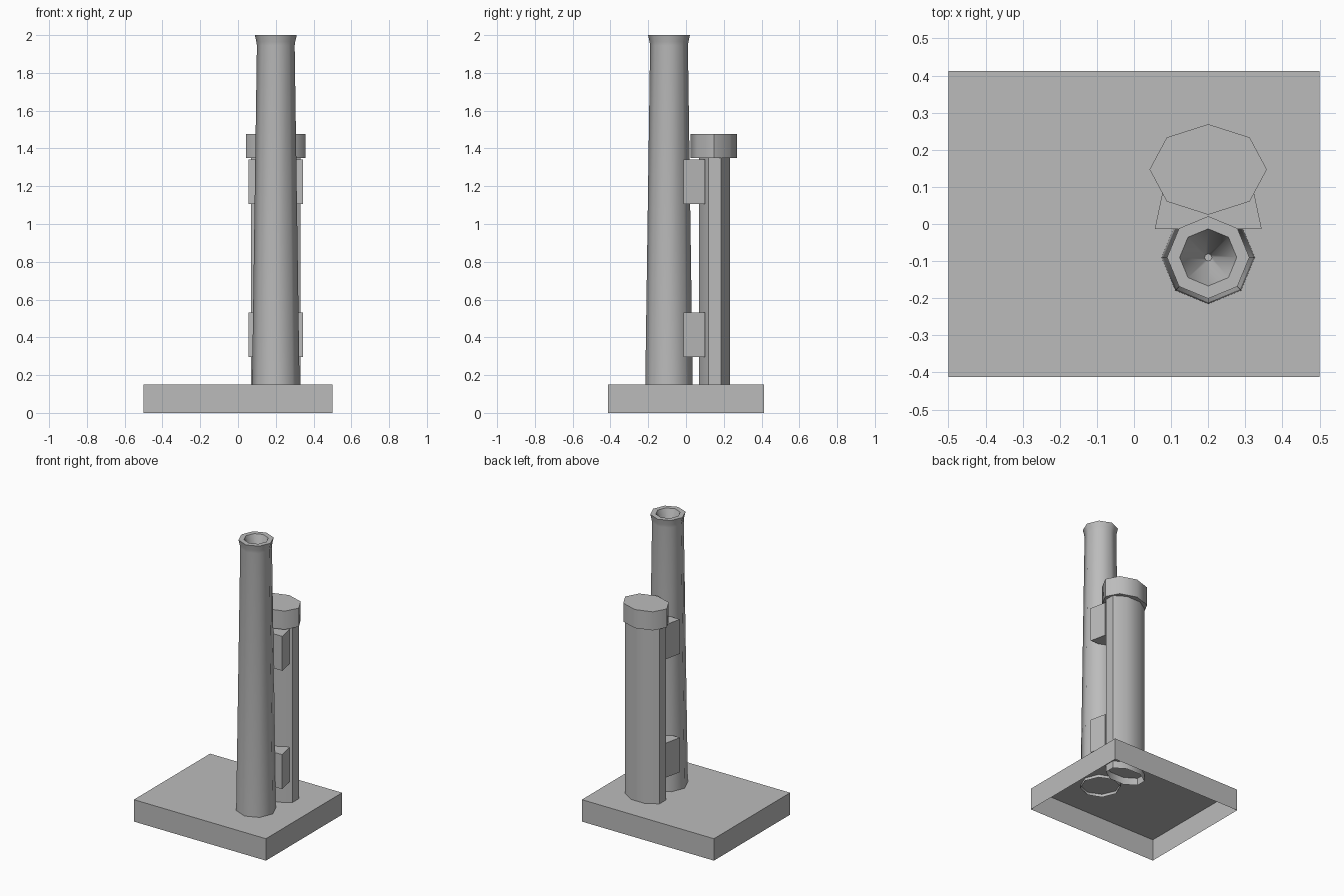
import bpy, bmesh, math

cube = bpy.data.objects.get("Cube")
if cube:
    bpy.data.objects.remove(cube, do_unlink=True)

stone = bpy.data.materials.new("grey_stone")
stone.use_nodes = True
colour = (0.5, 0.5, 0.5, 1)
stone.diffuse_color = colour
stone.node_tree.nodes["Principled BSDF"].inputs["Base Color"].default_value = colour


def finish(name, bm, smooth=False):
    mesh = bpy.data.meshes.new(name)
    bm.to_mesh(mesh)
    bm.free()
    obj = bpy.data.objects.new(name, mesh)
    bpy.context.collection.objects.link(obj)
    mesh.materials.append(stone)
    if smooth:
        bpy.ops.object.select_all(action='DESELECT')
        obj.select_set(True)
        bpy.context.view_layer.objects.active = obj
        bpy.ops.object.shade_smooth_by_angle(angle=math.radians(50))
    return obj


def octagon(rx, ry, turn=0):
    angles = [math.tau * i / 8 + turn for i in range(8)]
    return [(rx * math.cos(a), ry * math.sin(a)) for a in angles]


def loft(name, centre, sections, cap_top=False, cap_bottom=False, smooth=True):
    """Join stacked outlines, given as (outline, height), into one skin."""
    bm = bmesh.new()
    cx, cy = centre
    rings = [[bm.verts.new((cx + x, cy + y, z)) for x, y in outline]
             for outline, z in sections]
    for low, high in zip(rings, rings[1:]):
        for i in range(len(low)):
            j = (i + 1) % len(low)
            bm.faces.new((low[i], low[j], high[j], high[i]))
    if cap_top:
        bm.faces.new(rings[-1])
    if cap_bottom:
        bm.faces.new(rings[0][::-1])
    return finish(name, bm, smooth)


# Plinth, open underneath
slab = [(-.5, -.412), (.5, -.412), (.5, .412), (-.5, .412)]
loft("base", (0, 0), [(slab, 0), (slab, .15)], cap_top=True, smooth=False)

# Tapered chimney with flared lip and sunken mouth
profile = [(.126, .13), (.1, 1.945), (.103, 1.965), (.111, 2.0),
           (.077, 2.0), (.01, 1.8)]
loft("chimney", (.2, -.09), [(octagon(r, r), z) for r, z in profile], cap_top=True)

# Flattened flue behind the chimney, its flat sides facing the axes
k = 1 / math.cos(math.pi / 8)
flue = octagon(.13 * k, .082 * k, math.pi / 8)
loft("flue", (.2, .152), [(flue, .1), (flue, 1.36)])

# Flue cap
lid = octagon(.158, .122)
loft("flue_cap", (.2, .147), [(lid, 1.35), (lid, 1.477)], True, True)

# Brackets tying the flue to the chimney
bracket = [(-.144, -.013), (.144, -.013), (.12, .1), (-.12, .1)]
for name, low in (("lower_bracket", .295), ("upper_bracket", 1.105)):
    loft(name, (.2, 0), [(bracket, low), (bracket, low + .236)], True, True, False)
